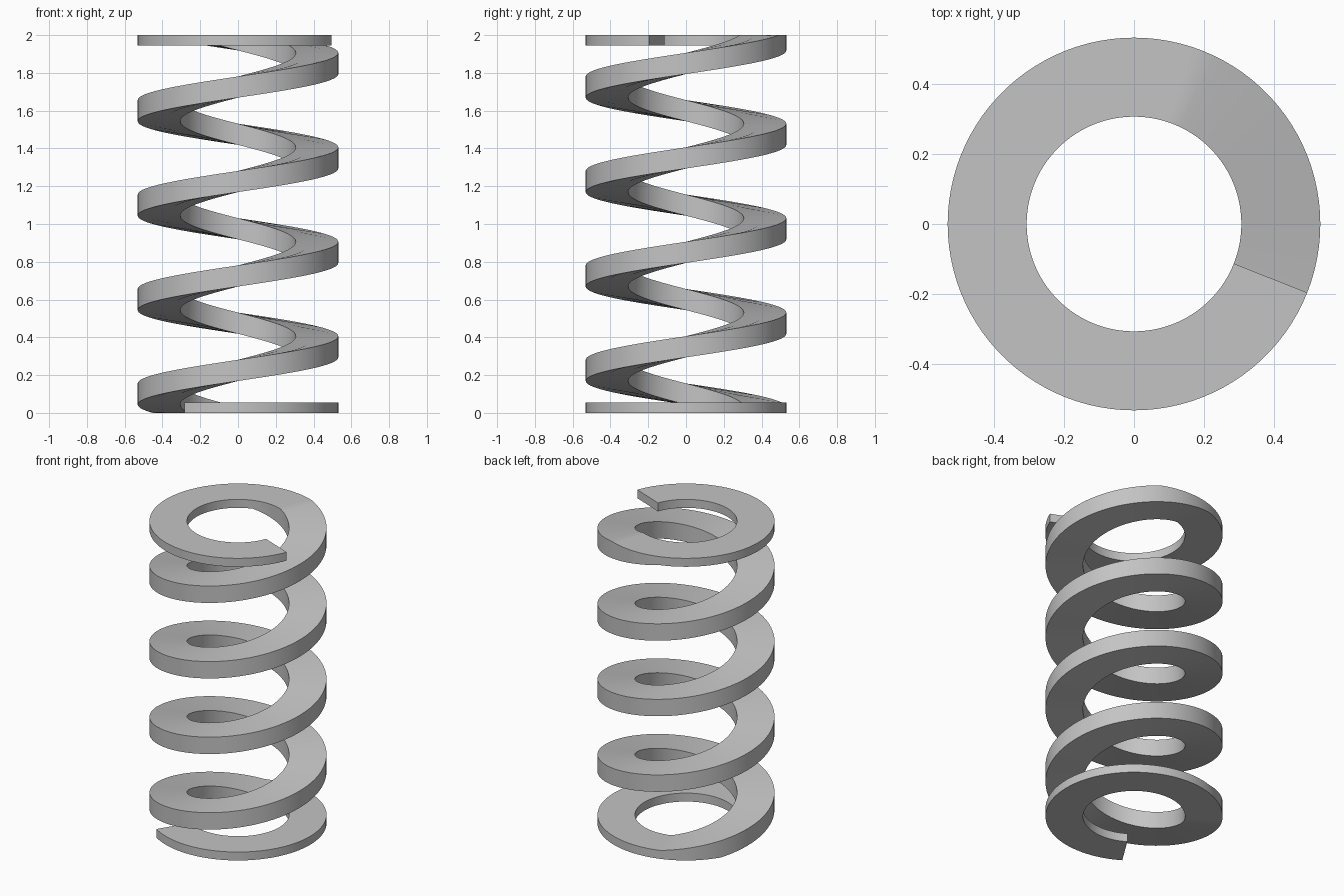
import bpy
import bmesh
from math import cos, sin, tau, radians

default_cube = bpy.data.objects.get("Cube")
if default_cube:
    bpy.data.objects.remove(default_cube, do_unlink=True)

# Spring dimensions
HEIGHT = 2.0
OUTER, INNER = 0.531, 0.306
HALF_WIRE = 0.056            # half the wire's vertical thickness
COILS = 4                    # rising coils between the flat ends
FLAT = 0.64                  # turns of flat wire at each end
START = 0.3                  # turn at which the wire begins to rise
STEPS = 100                  # segments per turn


def clamp(z):
    return min(max(z, 0.0), HEIGHT)


def wire_section(bm, turn):
    """Rectangular wire section, ground flat at the spring's two ends."""
    centre = clamp(HEIGHT * turn / COILS)
    low, high = clamp(centre - HALF_WIRE), clamp(centre + HALF_WIRE)
    a = tau * (START + turn)
    corners = ((INNER, low), (OUTER, low), (OUTER, high), (INNER, high))
    return [bm.verts.new((r * cos(a), r * sin(a), z)) for r, z in corners]


# Sweep the section along the coil
bm = bmesh.new()
first, last = round(-FLAT * STEPS), round((COILS + FLAT) * STEPS)
sections = [wire_section(bm, i / STEPS) for i in range(first, last + 1)]
for a, b in zip(sections, sections[1:]):
    for k in range(4):
        n = (k + 1) % 4
        bm.faces.new((a[k], a[n], b[n], b[k]))

# Cut ends of the wire
bm.faces.new(sections[0])
bm.faces.new(sections[-1])
bmesh.ops.recalc_face_normals(bm, faces=bm.faces)

mesh = bpy.data.meshes.new("coil_spring")
bm.to_mesh(mesh)
bm.free()
spring = bpy.data.objects.new("coil_spring", mesh)
bpy.context.collection.objects.link(spring)

# Plain grey steel
steel = bpy.data.materials.new("grey_steel")
steel.use_nodes = True
colour = (0.55, 0.55, 0.55, 1.0)
steel.diffuse_color = colour
steel.node_tree.nodes["Principled BSDF"].inputs["Base Color"].default_value = colour
mesh.materials.append(steel)

# Smooth round walls with crisp wire edges
bpy.ops.object.select_all(action="DESELECT")
spring.select_set(True)
bpy.context.view_layer.objects.active = spring
bpy.ops.object.shade_smooth_by_angle(angle=radians(30))
